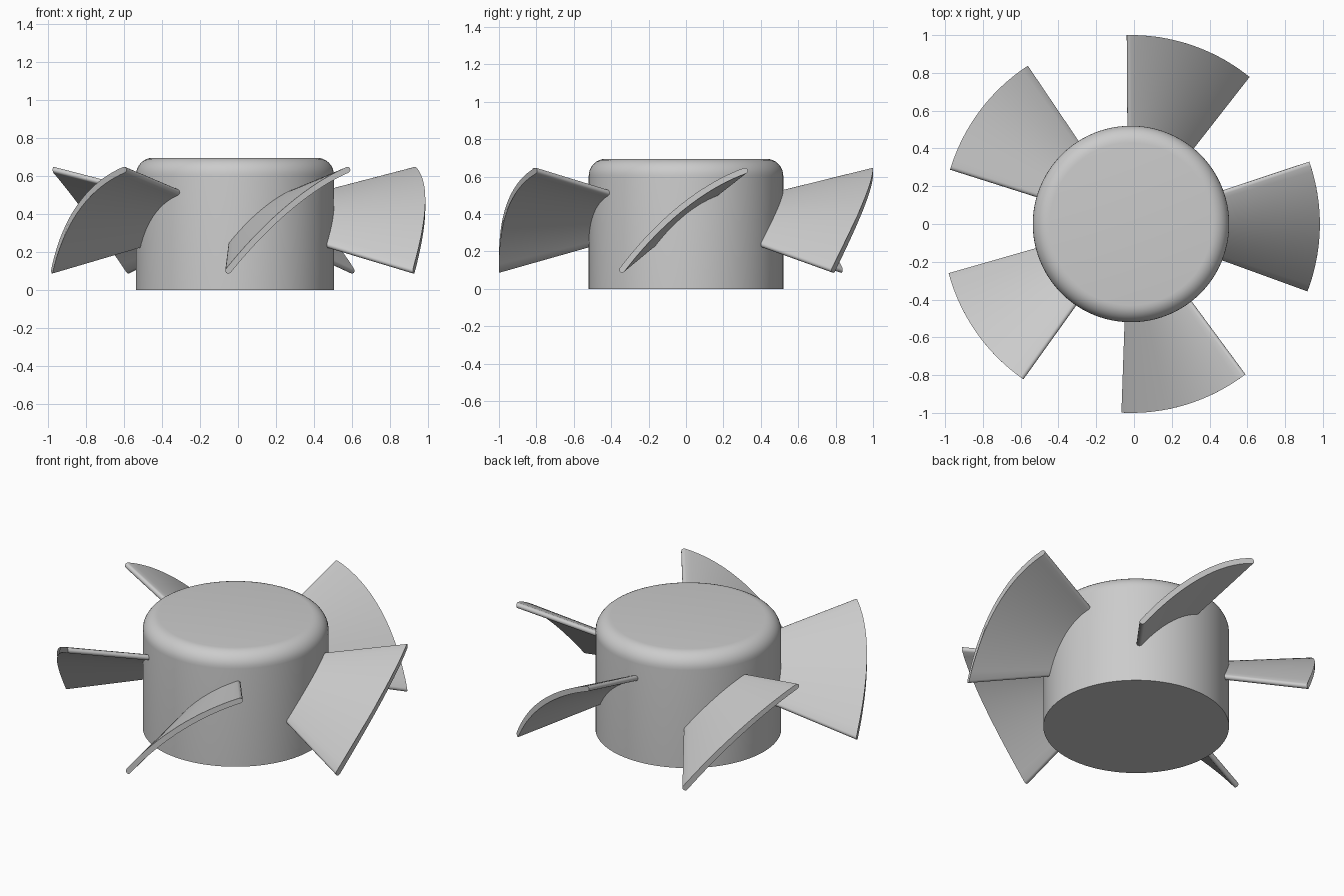
import bpy, bmesh, math

if "Cube" in bpy.data.objects:
    bpy.data.objects.remove(bpy.data.objects["Cube"])

grey = bpy.data.materials.new("plain_grey")
grey.diffuse_color = (0.6, 0.6, 0.6, 1)
grey.use_nodes = True
grey.node_tree.nodes["Principled BSDF"].inputs["Base Color"].default_value = grey.diffuse_color

CX = -0.016            # rotation axis offset in x
HUB_R, HUB_H, FILLET = 0.52, 0.695, 0.09
BLADES, TIP_R, ROOT_R = 5, 1.0, 0.46
HALF_T = 0.016         # half blade thickness


def make_object(name, bm):
    bmesh.ops.recalc_face_normals(bm, faces=bm.faces)
    mesh = bpy.data.meshes.new(name)
    bm.to_mesh(mesh)
    bm.free()
    mesh.materials.append(grey)
    obj = bpy.data.objects.new(name, mesh)
    bpy.context.collection.objects.link(obj)
    obj.location.x = CX
    bpy.ops.object.select_all(action='DESELECT')
    obj.select_set(True)
    bpy.context.view_layer.objects.active = obj
    bpy.ops.object.shade_smooth_by_angle(angle=math.radians(35))
    return obj


# Hub: closed cylinder with a rounded top rim
def make_hub(sides=96, steps=8):
    profile = [(HUB_R, 0)]
    for i in range(steps + 1):
        a = math.pi / 2 * i / steps
        profile.append((HUB_R - FILLET + FILLET * math.cos(a),
                        HUB_H - FILLET + FILLET * math.sin(a)))
    bm = bmesh.new()
    rings = [[bm.verts.new((r * math.cos(math.tau * k / sides),
                            r * math.sin(math.tau * k / sides), z))
              for k in range(sides)] for r, z in profile]
    for a, b in zip(rings, rings[1:]):
        for k in range(sides):
            n = (k + 1) % sides
            bm.faces.new((a[k], a[n], b[n], b[k]))
    bm.faces.new(rings[0])
    bm.faces.new(rings[-1])
    make_object("hub", bm)


# Cambered blade section at radius r: (arc length, height) outline with round ends
def blade_section(r, steps=20, cap=6):
    mid = []
    for i in range(steps + 1):
        t = -1 + 2 * i / steps
        u, h = 0.335 * r * t, r * (0.265 * t + 0.075 * (1 - t * t))
        slope = math.atan2(0.265 - 0.15 * t, 0.335)
        mid.append((u, h, slope))

    def offset(p, angle):
        return (p[0] + HALF_T * math.cos(p[2] + angle),
                p[1] + HALF_T * math.sin(p[2] + angle))

    q = math.pi / 2
    upper = [offset(p, q) for p in mid]
    front = [offset(mid[-1], q - math.pi * i / cap) for i in range(1, cap)]
    lower = [offset(p, -q) for p in reversed(mid)]
    back = [offset(mid[0], -q - math.pi * i / cap) for i in range(1, cap)]
    return upper + front + lower + back


# Blade: sections wrapped round the axis and lofted from root to tip
def make_blade(index, spans=6):
    centre = math.tau * index / BLADES - math.radians(0.8)
    bm = bmesh.new()
    rings = []
    for i in range(spans + 1):
        r = ROOT_R + (TIP_R - ROOT_R) * i / spans
        base = 0.385 - 0.018 * r
        rings.append([bm.verts.new((r * math.cos(centre + u / r),
                                    r * math.sin(centre + u / r), base + h))
                      for u, h in blade_section(r)])
    count = len(rings[0])
    for a, b in zip(rings, rings[1:]):
        for k in range(count):
            n = (k + 1) % count
            bm.faces.new((a[k], a[n], b[n], b[k]))
    bm.faces.new(rings[0])
    bm.faces.new(rings[-1])
    make_object(f"blade_{index + 1}", bm)


make_hub()
for i in range(BLADES):
    make_blade(i)
